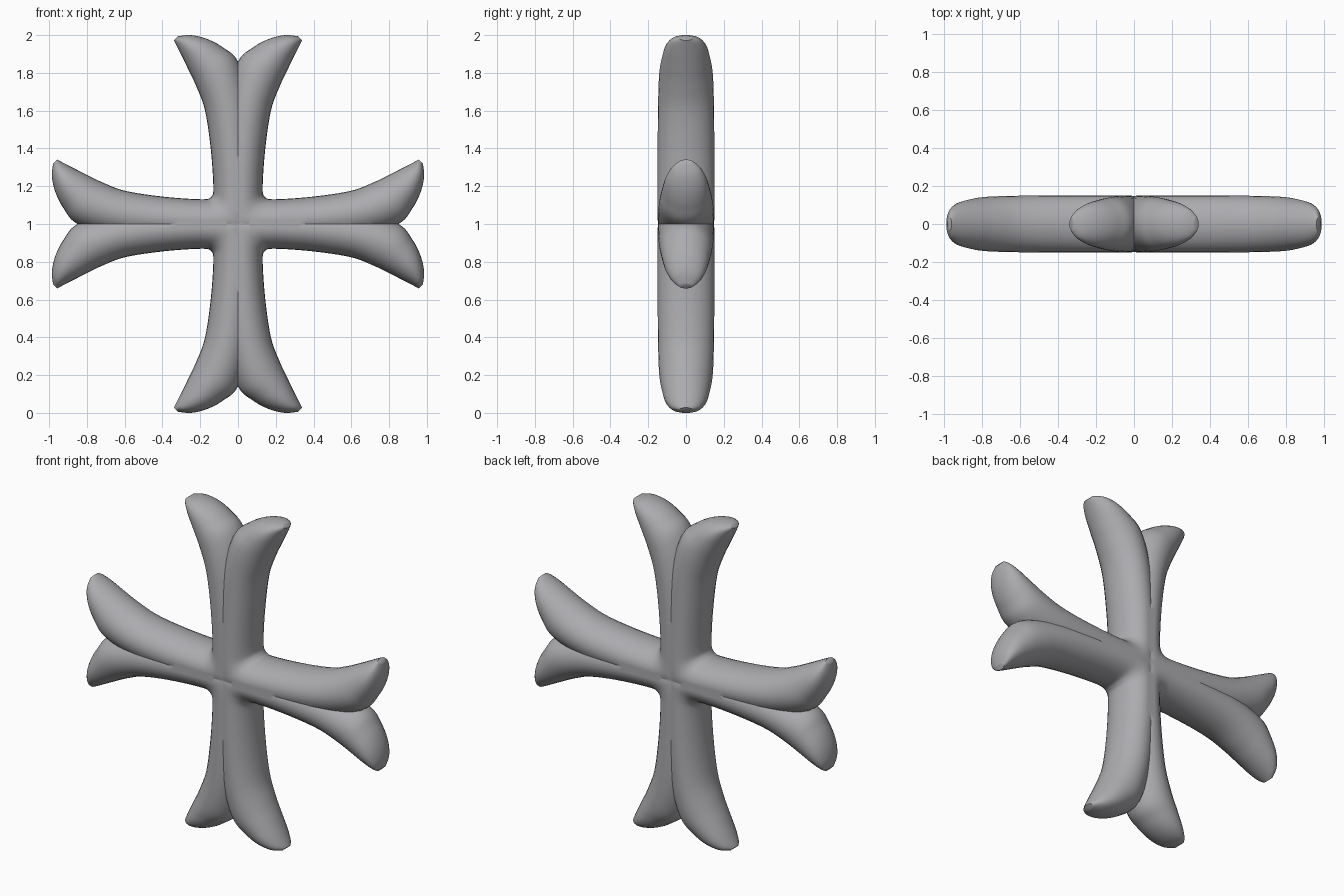
import bpy, bmesh, math
from mathutils import Vector

if "Cube" in bpy.data.objects:
    bpy.data.objects.remove(bpy.data.objects["Cube"])

# One curved lobe: (outer edge x, z), (inner edge x, z), half thickness, measured from the cross centre
STATIONS = [
    (0.200, 0.131, -0.09, -0.12, 0.150),
    (0.143, 0.143, -0.09, 0.00, 0.150),
    (0.131, 0.200, -0.09, 0.14, 0.150),
    (0.145, 0.400, -0.085, 0.40, 0.150),
    (0.175, 0.600, -0.06, 0.66, 0.148),
    (0.220, 0.725, 0.00, 0.86, 0.142),
    (0.265, 0.820, 0.08, 0.935, 0.128),
    (0.305, 0.900, 0.165, 0.98, 0.108),
    (0.330, 0.950, 0.25, 1.00, 0.076),
    (0.341, 0.972, 0.318, 0.994, 0.035),
]
SEG, SUB = 28, 6


def catmull(p0, p1, p2, p3, t):
    return [0.5 * (2 * b + (c - a) * t + (2 * a - 5 * b + 4 * c - d) * t * t
                   + (3 * b - a - 3 * c + d) * t ** 3)
            for a, b, c, d in zip(p0, p1, p2, p3)]


def smooth_stations():
    n = len(STATIONS)
    out = []
    for i in range(n - 1):
        pts = [STATIONS[min(max(i + k, 0), n - 1)] for k in (-1, 0, 1, 2)]
        out += [catmull(*pts, j / SUB) for j in range(SUB)]
    return out + [list(STATIONS[-1])]


# Lobe tube with elliptical sections and a small flat tip
lobe = bmesh.new()
rings = []
for ox, oz, ix, iz, h in smooth_stations():
    mid = Vector(((ox + ix) / 2, 0, (oz + iz) / 2))
    half = Vector(((ox - ix) / 2, 0, (oz - iz) / 2))
    ring = []
    for k in range(SEG):
        a = 2 * math.pi * k / SEG
        ring.append(lobe.verts.new(mid + half * math.cos(a) + Vector((0, h * math.sin(a), 0))))
    rings.append(ring)
for r0, r1 in zip(rings, rings[1:]):
    for k in range(SEG):
        m = (k + 1) % SEG
        lobe.faces.new((r0[k], r0[m], r1[m], r1[k]))
lobe.faces.new(rings[-1])

# Trim the lobe to one eighth of the cross: x >= 0 and z >= x
for normal in ((1, 0, 0), (-1, 0, 1)):
    bmesh.ops.bisect_plane(lobe, geom=lobe.verts[:] + lobe.edges[:] + lobe.faces[:],
                           dist=1e-6, plane_co=(0, 0, 0), plane_no=normal, clear_inner=True)

# Mirror the eighth across both axes and the diagonal
cross = bmesh.new()
for swap in (False, True):
    for sx in (1, -1):
        for sz in (1, -1):
            copy = {}
            for v in lobe.verts:
                x, y, z = v.co
                if swap:
                    x, z = z, x
                x *= 1 - 0.015 * min(1, abs(x))      # side arms are slightly shorter
                copy[v] = cross.verts.new((sx * x, y, 1 + sz * z))
            for f in lobe.faces:
                cross.faces.new([copy[v] for v in f.verts])
lobe.free()
bmesh.ops.remove_doubles(cross, verts=cross.verts[:], dist=1e-4)
bmesh.ops.recalc_face_normals(cross, faces=cross.faces[:])

mesh = bpy.data.meshes.new("flared_cross")
cross.to_mesh(mesh)
cross.free()
obj = bpy.data.objects.new("flared_cross", mesh)
bpy.context.collection.objects.link(obj)

grey = bpy.data.materials.new("plain_grey")
grey.diffuse_color = (0.41, 0.41, 0.43, 1)
grey.use_nodes = True
grey.node_tree.nodes["Principled BSDF"].inputs["Base Color"].default_value = grey.diffuse_color
mesh.materials.append(grey)

bpy.context.view_layer.objects.active = obj
obj.select_set(True)
bpy.ops.object.shade_smooth_by_angle(angle=math.radians(42))
